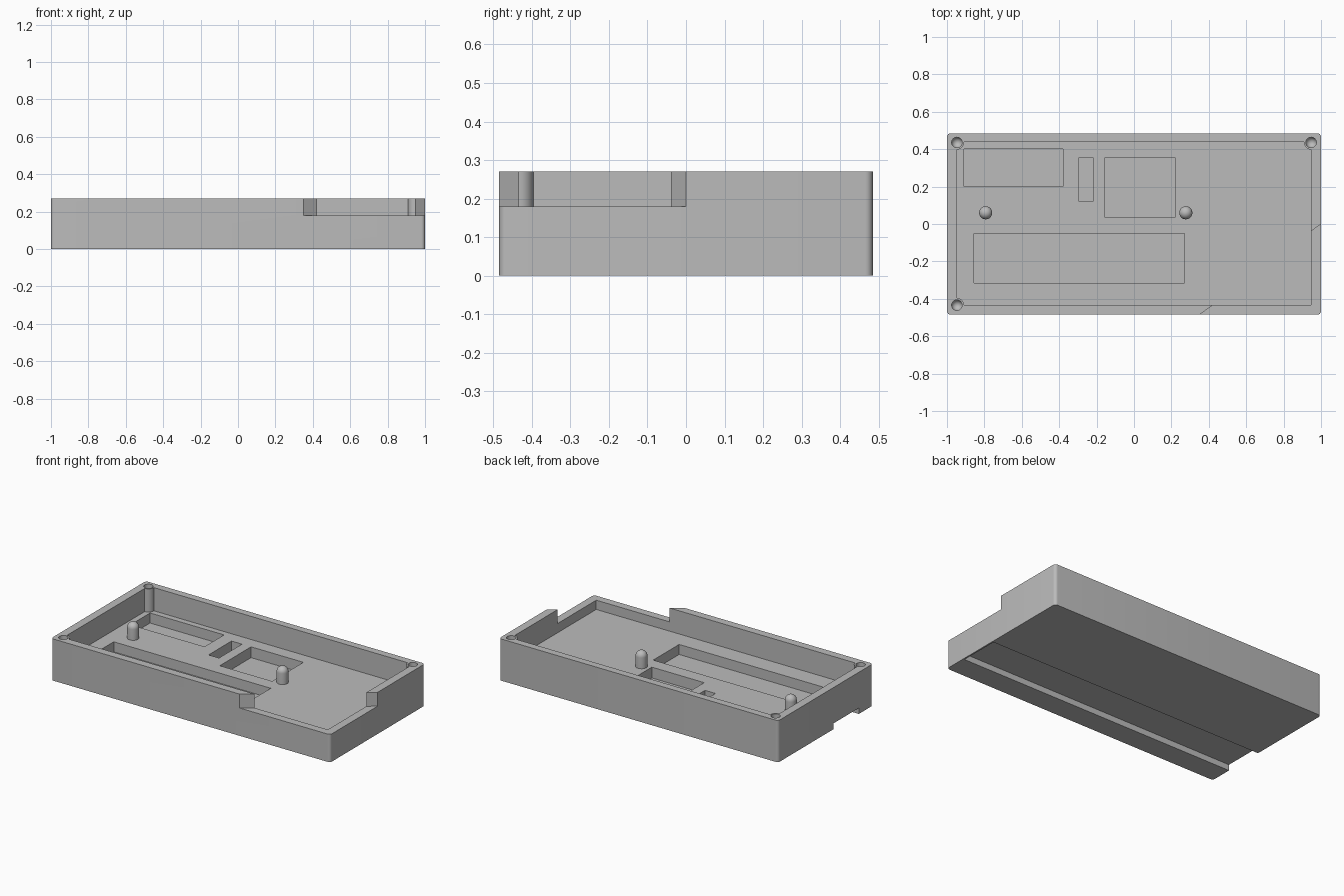
import bpy, bmesh, math
from mathutils import Vector

cube = bpy.data.objects.get("Cube")
if cube:
    bpy.data.objects.remove(cube, do_unlink=True)

grey = bpy.data.materials.new("plain_grey")
grey.use_nodes = True
grey.diffuse_color = (0.5, 0.5, 0.5, 1)
grey.node_tree.nodes["Principled BSDF"].inputs["Base Color"].default_value = (0.5, 0.5, 0.5, 1)


def finish(name, bm):
    bmesh.ops.remove_doubles(bm, verts=bm.verts, dist=1e-5)
    bmesh.ops.recalc_face_normals(bm, faces=bm.faces)
    mesh = bpy.data.meshes.new(name)
    bm.to_mesh(mesh)
    bm.free()
    mesh.materials.append(grey)
    obj = bpy.data.objects.new(name, mesh)
    bpy.context.collection.objects.link(obj)
    return obj


def prism(name, outline, z0, z1):
    bm = bmesh.new()
    face = bm.faces.new([bm.verts.new((x, y, z0)) for x, y in outline])
    ext = bmesh.ops.extrude_face_region(bm, geom=[face])["geom"]
    bmesh.ops.translate(bm, vec=(0, 0, z1 - z0),
                        verts=[v for v in ext if isinstance(v, bmesh.types.BMVert)])
    return finish(name, bm)


def block(name, x0, x1, y0, y1, z0, z1):
    return prism(name, [(x0, y0), (x1, y0), (x1, y1), (x0, y1)], z0, z1)


def domed_rod(name, x, y, r, flat_z, dome_z):
    """Round rod, flat at flat_z, with a hemisphere ending at dome_z."""
    s = 1 if dome_z > flat_z else -1
    profile = [(0, flat_z), (r, flat_z)]
    for i in range(9):
        a = math.pi / 2 * i / 8
        profile.append((r * math.cos(a), dome_z - s * r + s * r * math.sin(a)))
    bm = bmesh.new()
    verts = [bm.verts.new((x + px, y, pz)) for px, pz in profile]
    edges = [bm.edges.new(pair) for pair in zip(verts, verts[1:])]
    bmesh.ops.spin(bm, geom=verts + edges, cent=(x, y, 0), axis=(0, 0, 1),
                   angle=2 * math.pi, steps=32)
    return finish(name, bm)


def cylinder(name, x, y, r, z0, z1):
    ring = [2 * math.pi * i / 32 for i in range(32)]
    return prism(name, [(x + r * math.cos(a), y + r * math.sin(a)) for a in ring], z0, z1)


def cut(target, cutter):
    mod = target.modifiers.new("cut", 'BOOLEAN')
    mod.operation = 'DIFFERENCE'
    mod.solver = 'EXACT'
    mod.object = cutter
    bpy.context.view_layer.objects.active = target
    bpy.ops.object.modifier_apply(modifier=mod.name)
    bpy.data.objects.remove(cutter, do_unlink=True)


def smooth(obj):
    bpy.ops.object.select_all(action='DESELECT')
    obj.select_set(True)
    bpy.context.view_layer.objects.active = obj
    bpy.ops.object.shade_smooth_by_angle(angle=math.radians(30))


HX, HY, TOP, FLOOR = 1.0, 0.485, 0.27, 0.12
CORNER = 0.02

# Tray body with rounded upright corners
outline = []
for k, (sx, sy) in enumerate([(1, 1), (-1, 1), (-1, -1), (1, -1)]):
    centre = Vector((sx * (HX - CORNER), sy * (HY - CORNER)))
    for i in range(7):
        a = math.pi / 2 * (k + i / 6)
        outline.append(centre + CORNER * Vector((math.cos(a), math.sin(a))))
tray = prism("tray", outline, 0, TOP)

# Cavity, leaving screw bosses standing in three corners
bosses = [(-0.947, 0.436), (0.947, 0.436), (-0.947, -0.434)]
cavity = block("cavity", -0.947, 0.947, -0.434, 0.438, FLOOR, 0.4)
for x, y in bosses:
    cut(cavity, cylinder("boss", x, y, 0.038, 0, 0.5))
cut(tray, cavity)

# Recesses sunk in the cavity floor
for x0, x1, y0, y1, z in [(-0.91, -0.38, 0.2, 0.4, 0.055),
                          (-0.295, -0.22, 0.12, 0.355, 0.05),
                          (-0.155, 0.22, 0.035, 0.355, 0.05),
                          (-0.855, 0.27, -0.315, -0.05, 0.055)]:
    cut(tray, block("recess", x0, x1, y0, y1, z, 0.2))

# Lowered wall around one corner, with slanted ends
cut(tray, prism("corner_opening", [(0.28, -0.535), (1.1, -0.535), (1.055, 0.04),
                                   (0.89, -0.08), (0.87, -0.385), (0.49, -0.385)], 0.18, 0.4))

# Channel along the underside, open at one end
cut(tray, block("channel", -1.1, 0.99, -0.34, -0.08, -0.1, 0.038))

# Round-bottomed screw holes
for x, y in bosses:
    cut(tray, domed_rod("screw_hole", x, y, 0.028, 0.35, 0.12))
smooth(tray)

# Locating pins with domed tops
for side, x in (("right", -0.793), ("left", 0.277)):
    smooth(domed_rod("locating_pin_" + side, x, 0.06, 0.035, FLOOR - 0.005, 0.225))
